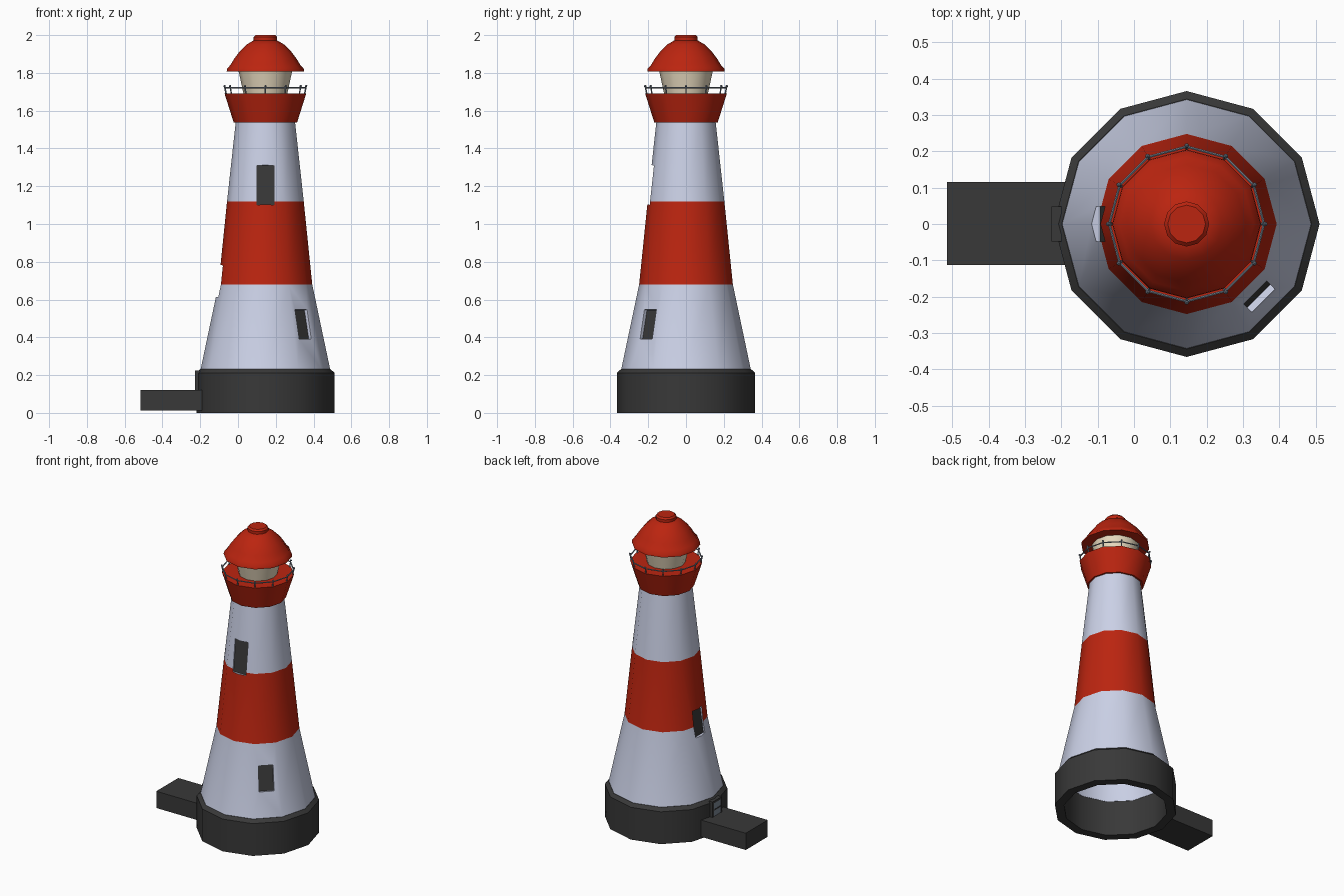
import bpy, bmesh, math
from mathutils import Matrix, Vector

if "Cube" in bpy.data.objects:
    bpy.data.objects.remove(bpy.data.objects["Cube"])

CX, SIDES = 0.145, 12


def material(name, rgb):
    m = bpy.data.materials.new(name)
    m.diffuse_color = (*rgb, 1)
    m.use_nodes = True
    m.node_tree.nodes["Principled BSDF"].inputs["Base Color"].default_value = m.diffuse_color
    return m


WHITE = material("pale_white", (0.60, 0.64, 0.80))
RED = material("red", (0.50, 0.018, 0.005))
DARK = material("charcoal", (0.04, 0.04, 0.04))
CREAM = material("cream", (0.85, 0.74, 0.55))
STEEL = material("steel_grey", (0.20, 0.24, 0.30))


def make_object(name, bm, mats, smooth=True):
    bmesh.ops.recalc_face_normals(bm, faces=bm.faces)
    mesh = bpy.data.meshes.new(name)
    bm.to_mesh(mesh)
    bm.free()
    for m in mats:
        mesh.materials.append(m)
    ob = bpy.data.objects.new(name, mesh)
    bpy.context.collection.objects.link(ob)
    if smooth:
        shade(ob)
    return ob


def activate(ob):
    bpy.ops.object.select_all(action='DESELECT')
    ob.select_set(True)
    bpy.context.view_layer.objects.active = ob


def shade(ob):
    activate(ob)
    bpy.ops.object.shade_smooth_by_angle(angle=math.radians(35))


def lathe(profile, tube=False):
    """Twelve-sided turning; a tube profile closes on itself, others get caps."""
    bm = bmesh.new()
    rings = [[bm.verts.new((CX + r * math.cos(a), r * math.sin(a), z))
              for a in (math.tau * i / SIDES for i in range(SIDES))]
             for r, z in profile]
    pairs = list(zip(rings, rings[1:]))
    if tube:
        pairs.append((rings[-1], rings[0]))
    else:
        bm.faces.new(rings[0])
        bm.faces.new(rings[-1])
    for lo, hi in pairs:
        for i in range(SIDES):
            j = (i + 1) % SIDES
            bm.faces.new((lo[i], lo[j], hi[j], hi[i]))
    return bm


def box(name, lo, hi, mat):
    bm = bmesh.new()
    lo, hi = Vector(lo), Vector(hi)
    size = hi - lo
    bmesh.ops.create_cube(bm, size=1, matrix=Matrix.Translation((lo + hi) / 2)
                          @ Matrix.Diagonal((*size, 1)))
    return make_object(name, bm, [mat], False)


# Base ring, open underneath
make_object("base", lathe([(0.31, 0), (0.366, 0), (0.366, 0.212), (0.344, 0.232),
                           (0.31, 0.232)], True), [DARK])

# Hollow tower wall with one red band
outer = [(0.343, 0.23), (0.248, 0.68), (0.203, 1.12), (0.157, 1.54)]
inner = [(r - 0.035, z) for r, z in reversed(outer)]
bm = lathe(outer + inner, True)
for f in bm.faces:
    z = f.calc_center_median().z
    rad = max(math.hypot(v.co.x - CX, v.co.y) for v in f.verts)
    if 0.7 < z < 1.1 and rad > 0.22:
        f.material_index = 1
tower = make_object("tower", bm, [WHITE, RED, DARK], False)

# Recessed windows: direction, centre height, width, height, pane radius, lean
for deg, z, w, h, r, lean in [(-90, 1.205, 0.095, 0.21, 0.174, 0.11),
                              (-45, 0.465, 0.09, 0.16, 0.264, 0.21),
                              (180, 0.695, 0.095, 0.17, 0.226, 0.15)]:
    bm = bmesh.new()
    bmesh.ops.create_cube(bm, size=1)
    bm.normal_update()
    for f in bm.faces:
        f.material_index = 1 if f.normal.x < -0.5 else 0
    bm.transform(Matrix.Translation((CX, 0, 0)) @ Matrix.Rotation(math.radians(deg), 4, 'Z')
                 @ Matrix.Translation((r, 0, z)) @ Matrix.Rotation(-lean, 4, 'Y')
                 @ Matrix.Translation((0.05, 0, 0)) @ Matrix.Diagonal((0.1, w, h, 1)))
    cutter = make_object("window_cutter", bm, [WHITE, DARK], False)
    cutter.hide_render = True
    mod = tower.modifiers.new("window", 'BOOLEAN')
    mod.operation, mod.solver, mod.object = 'DIFFERENCE', 'EXACT', cutter
    mod.material_mode = 'TRANSFER'
    activate(tower)
    bpy.ops.object.modifier_apply(modifier=mod.name)
    bpy.data.objects.remove(cutter)
shade(tower)

# Gallery, lantern room and domed roof
make_object("gallery", lathe([(0.168, 1.538), (0.216, 1.69)]), [RED])
make_object("lantern_room", lathe([(0.115, 1.685), (0.143, 1.815)]), [CREAM])
make_object("roof", lathe([(0.205, 1.808), (0.203, 1.822), (0.185, 1.842), (0.163, 1.878),
                           (0.137, 1.912), (0.098, 1.951), (0.062, 1.972)]), [RED])
make_object("roof_cap", lathe([(0.062, 1.965), (0.062, 1.99), (0.052, 2.0)]), [RED])

# Gallery railing: twelve posts with knobs, joined by a rail
bm = bmesh.new()


def rod(a, b, r):
    d = b - a
    bmesh.ops.create_cone(bm, cap_ends=True, segments=6, radius1=r, radius2=r, depth=d.length,
                          matrix=Matrix.Translation((a + b) / 2)
                          @ d.to_track_quat('Z', 'Y').to_matrix().to_4x4())


def around(i, r, z):
    a = math.tau * i / SIDES
    return Vector((CX + r * math.cos(a), r * math.sin(a), z))


for i in range(SIDES):
    rod(around(i, 0.207, 1.685), around(i, 0.216, 1.73), 0.004)
    bmesh.ops.create_icosphere(bm, subdivisions=1, radius=0.007,
                               matrix=Matrix.Translation(around(i, 0.216, 1.73)))
    rod(around(i, 0.213, 1.721), around(i + 1, 0.213, 1.721), 0.004)
make_object("railing", bm, [STEEL])

# Walkway leading to the door
box("walkway", (-0.515, -0.113, 0.012), (-0.18, 0.115, 0.122), DARK)

# Door with a dark frame and cross bar
box("door", (-0.224, -0.038, 0.12), (-0.2, 0.038, 0.212), STEEL)
for side in (-1, 1):
    box("door_post", (-0.227, side * 0.042 - 0.006, 0.12),
        (-0.2, side * 0.042 + 0.006, 0.222), DARK)
box("door_lintel", (-0.227, -0.048, 0.21), (-0.2, 0.048, 0.224), DARK)
box("door_bar", (-0.226, -0.038, 0.16), (-0.2, 0.038, 0.168), DARK)
